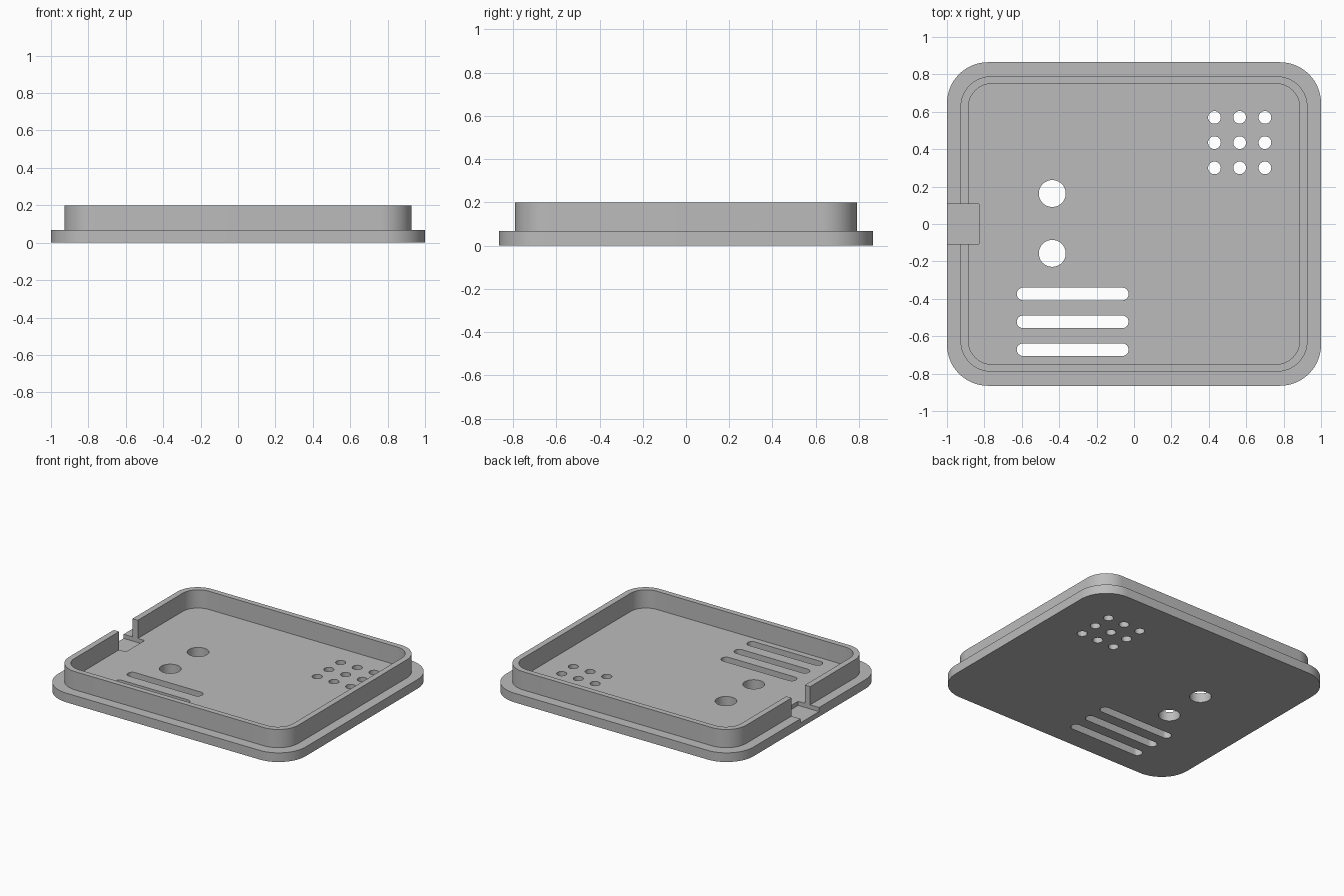
import bpy, bmesh, math

if "Cube" in bpy.data.objects:
    bpy.data.objects.remove(bpy.data.objects["Cube"])

PLATE_TOP, RIM_TOP, NOTCH_FLOOR = 0.067, 0.2, 0.037

grey = bpy.data.materials.new("plain_grey")
grey.use_nodes = True
COLOUR = (0.5, 0.5, 0.5, 1)
grey.diffuse_color = COLOUR
grey.node_tree.nodes["Principled BSDF"].inputs["Base Color"].default_value = COLOUR


def rounded_outline(cx, cy, hx, hy, r, steps=16):
    """Counter-clockwise rounded rectangle; coincident points are skipped."""
    pts = []
    for quarter, (sx, sy) in enumerate([(1, 1), (-1, 1), (-1, -1), (1, -1)]):
        for i in range(steps + 1):
            a = math.pi / 2 * (quarter + i / steps)
            p = (cx + sx * (hx - r) + r * math.cos(a),
                 cy + sy * (hy - r) + r * math.sin(a))
            if not pts or math.dist(p, pts[-1]) > 1e-5:
                pts.append(p)
    if math.dist(pts[0], pts[-1]) < 1e-5:
        pts.pop()
    return pts


def prisms(name, outlines, z0, z1):
    """One object holding a straight prism for every outline."""
    bm = bmesh.new()
    for outline in outlines:
        base = bm.faces.new([bm.verts.new((x, y, z0)) for x, y in outline])
        top = bmesh.ops.extrude_face_region(bm, geom=[base])["geom"]
        bmesh.ops.translate(bm, vec=(0, 0, z1 - z0),
                            verts=[v for v in top if isinstance(v, bmesh.types.BMVert)])
    bmesh.ops.recalc_face_normals(bm, faces=bm.faces)
    mesh = bpy.data.meshes.new(name)
    bm.to_mesh(mesh)
    bm.free()
    mesh.materials.append(grey)
    obj = bpy.data.objects.new(name, mesh)
    bpy.context.collection.objects.link(obj)
    return obj


def cut(obj, *cutters):
    """Subtract the cutters and bake the result."""
    for c in cutters:
        c.hide_render = True
        mod = obj.modifiers.new("cut", 'BOOLEAN')
        mod.operation, mod.solver, mod.object = 'DIFFERENCE', 'EXACT', c
    bpy.context.view_layer.update()
    graph = bpy.context.evaluated_depsgraph_get()
    baked = bpy.data.meshes.new_from_object(obj.evaluated_get(graph))
    obj.modifiers.clear()
    obj.data = baked


# Base plate and upright rim
plate = prisms("base_plate", [rounded_outline(0, 0, 1, 0.865, 0.22)], 0, PLATE_TOP)
rim = prisms("rim_wall", [rounded_outline(0, 0, 0.928, 0.79, 0.165)], PLATE_TOP, RIM_TOP)
rim_inside = prisms("rim_inside_cutter", [rounded_outline(0, 0, 0.885, 0.75, 0.125)], -0.1, 0.4)

# Speaker grid, two button holes and three vent slots
holes = [rounded_outline(0.565 + 0.135 * i, 0.435 + 0.135 * j, 0.034, 0.034, 0.034, 6)
         for i in (-1, 0, 1) for j in (-1, 0, 1)]
holes += [rounded_outline(-0.437, y, 0.072, 0.072, 0.072, 10) for y in (0.163, -0.157)]
holes += [rounded_outline(-0.328, -0.523 + 0.149 * i, 0.299, 0.034, 0.034, 8)
          for i in (-1, 0, 1)]
hole_cutter = prisms("hole_cutter", holes, -0.1, 0.15)

# Cable notch through the rim and part of the plate
notch = prisms("notch_cutter", [[(-1.1, -0.108), (-0.83, -0.108), (-0.83, 0.108), (-1.1, 0.108)]],
               NOTCH_FLOOR, 0.4)

cut(plate, hole_cutter, notch)
cut(rim, rim_inside, notch)
for helper in (rim_inside, hole_cutter, notch):
    bpy.data.objects.remove(helper)

# Smooth curved walls, sharp edges
bpy.ops.object.select_all(action='DESELECT')
for obj in (plate, rim):
    obj.select_set(True)
bpy.context.view_layer.objects.active = plate
bpy.ops.object.shade_smooth_by_angle(angle=math.radians(30))
